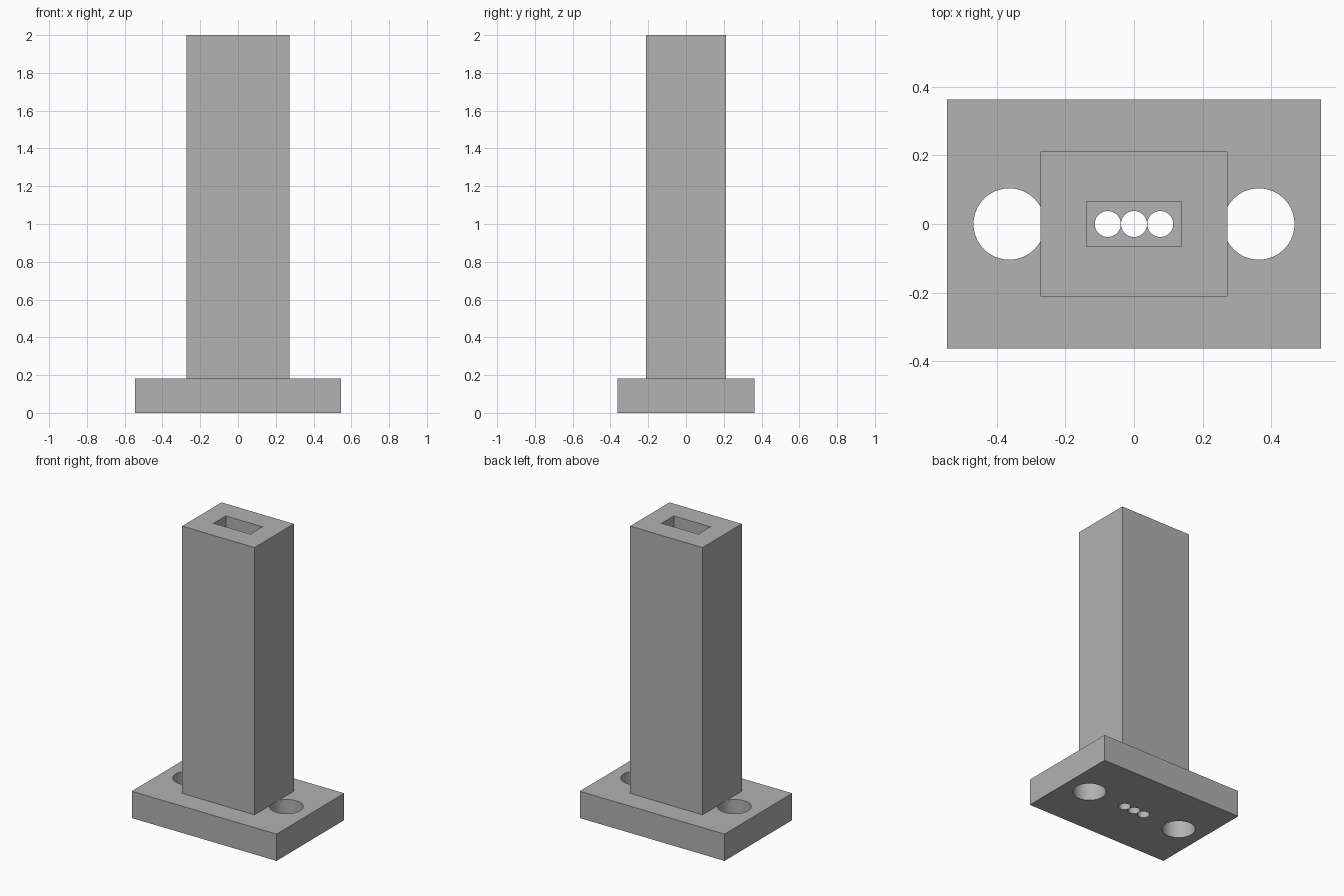
import bpy

if "Cube" in bpy.data.objects:
    bpy.data.objects.remove(bpy.data.objects["Cube"])

BASE_H, TOP = 0.182, 2.0

gray = bpy.data.materials.new("plain gray")
gray.diffuse_color = (0.445, 0.445, 0.445, 1)
gray.use_nodes = True
gray.node_tree.nodes["Principled BSDF"].inputs["Base Color"].default_value = gray.diffuse_color


def box(name, sx, sy, z0, z1):
    bpy.ops.mesh.primitive_cube_add(size=1, location=(0, 0, (z0 + z1) / 2))
    ob = bpy.context.object
    ob.name = name
    ob.scale = (sx, sy, z1 - z0)
    bpy.ops.object.transform_apply(location=True, rotation=False, scale=True)
    ob.data.materials.append(gray)
    return ob


def cylinder(name, x, r):
    bpy.ops.mesh.primitive_cylinder_add(vertices=64, radius=r, depth=BASE_H + 0.1,
                                        location=(x, 0, BASE_H / 2))
    ob = bpy.context.object
    ob.name = name
    ob.data.materials.append(gray)
    return ob


def cut(target, cutter):
    mod = target.modifiers.new("cut", 'BOOLEAN')
    mod.operation = 'DIFFERENCE'
    mod.solver = 'EXACT'
    mod.object = cutter
    bpy.context.view_layer.objects.active = target
    bpy.ops.object.modifier_apply(modifier=mod.name)
    bpy.data.objects.remove(cutter)


# Base plate with two mounting holes and three wire holes
base = box("base_plate", 1.09, 0.727, 0, BASE_H)
for x in (-0.364, 0.364):
    cut(base, cylinder("mounting_hole", x, 0.104))
for x in (-0.0765, 0, 0.0765):
    cut(base, cylinder("wire_hole", x, 0.0378))

# Hollow column with a rectangular channel down to the plate
column = box("column", 0.545, 0.422, BASE_H, TOP)
cut(column, box("channel", 0.276, 0.131, BASE_H - 0.1, TOP + 0.1))

# Smooth hole walls, sharp edges elsewhere
bpy.ops.object.select_all(action='DESELECT')
base.select_set(True)
bpy.context.view_layer.objects.active = base
bpy.ops.object.shade_smooth_by_angle()
